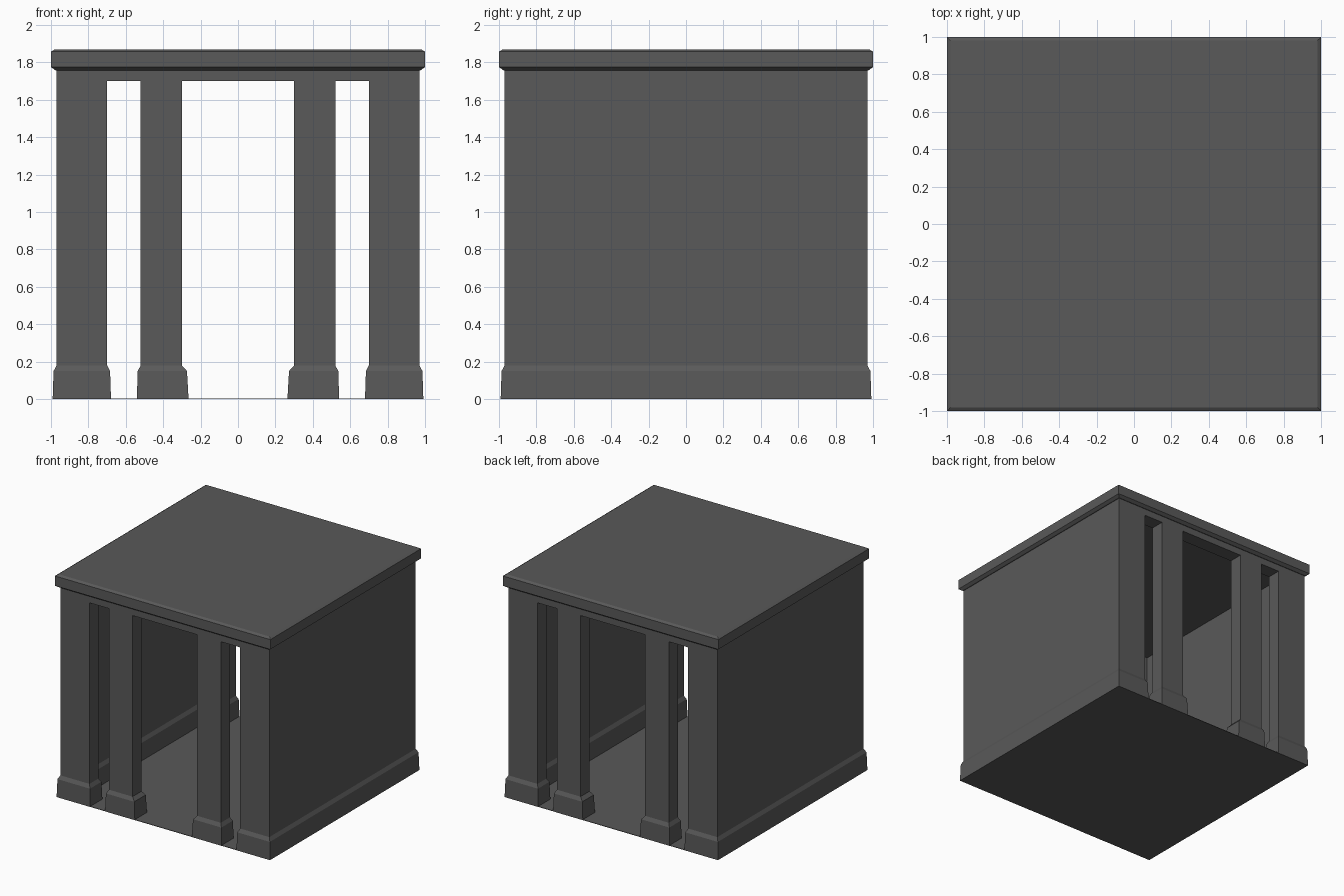
import bpy
import bmesh
from mathutils import Vector

if "Cube" in bpy.data.objects:
    bpy.data.objects.remove(bpy.data.objects["Cube"])

grey = bpy.data.materials.new("dark_grey")
grey.diffuse_color = (0.1, 0.1, 0.1, 1)
grey.use_nodes = True
grey.node_tree.nodes["Principled BSDF"].inputs["Base Color"].default_value = grey.diffuse_color


def offset(plan, d, weights):
    """Move every edge of a counter-clockwise plan outward by d * its weight."""
    n = len(plan)
    pts = []
    for i in range(n):
        p = Vector(plan[i])
        move = Vector((0, 0))
        for a, b, w in ((i - 1, i, weights[i - 1]), (i, (i + 1) % n, weights[i])):
            e = (Vector(plan[b]) - Vector(plan[a])).normalized()
            move += Vector((e.y, -e.x)) * d * w
        pts.append(p + move)
    return pts


def loft(name, plan, levels, sx=1, sy=1, weights=None):
    """Stack offset copies of a plan at (z, offset) levels, optionally mirrored."""
    weights = weights or [1] * len(plan)
    bm = bmesh.new()
    rings = [[bm.verts.new((p.x * sx, p.y * sy, z)) for p in offset(plan, d, weights)]
             for z, d in levels]
    n = len(plan)
    for low, high in zip(rings, rings[1:]):
        for i in range(n):
            j = (i + 1) % n
            bm.faces.new((low[i], low[j], high[j], high[i]))
    bm.faces.new(rings[0])
    bm.faces.new(rings[-1])
    bmesh.ops.recalc_face_normals(bm, faces=bm.faces)
    mesh = bpy.data.meshes.new(name)
    bm.to_mesh(mesh)
    bm.free()
    mesh.materials.append(grey)
    ob = bpy.data.objects.new(name, mesh)
    bpy.context.collection.objects.link(ob)
    return ob


def rect(x0, x1, y0, y1):
    return [(x0, y0), (x1, y0), (x1, y1), (x0, y1)]


OUT, INN, RET = 0.97, 0.85, 0.70
SKIRT = [(0.0, 0.021), (0.15, 0.016), (0.18, 0.0)]

# Side walls with corner returns (C-shaped plan), skirting flared at the foot
wall = [(RET, -OUT), (OUT, -OUT), (OUT, OUT), (RET, OUT),
        (RET, INN), (INN, INN), (INN, -INN), (RET, -INN)]
for sx, side in ((1, "right"), (-1, "left")):
    loft(side + "_wall", wall, SKIRT + [(1.765, 0.0)], sx=sx)

# Free-standing pillars and lintels, front and back
for sy, end in ((1, "front"), (-1, "back")):
    for sx, side in ((1, "right"), (-1, "left")):
        loft(f"{end}_{side}_pillar", rect(0.30, 0.52, -OUT, -INN),
             SKIRT + [(1.71, 0.0)], sx, sy, weights=[1, 1, 1, 1.7])
    loft(end + "_lintel", rect(-RET, RET, -OUT, -INN), [(1.70, 0), (1.765, 0)], sy=sy)

# Floor plate
loft("floor", rect(-0.99, 0.99, -0.99, 0.99), [(0, 0), (0.004, 0)])

# Flat roof slab with chamfered edges
loft("roof_slab", rect(-1, 1, -1, 1),
     [(1.757, -0.025), (1.775, 0), (1.857, 0), (1.87, -0.02)])
